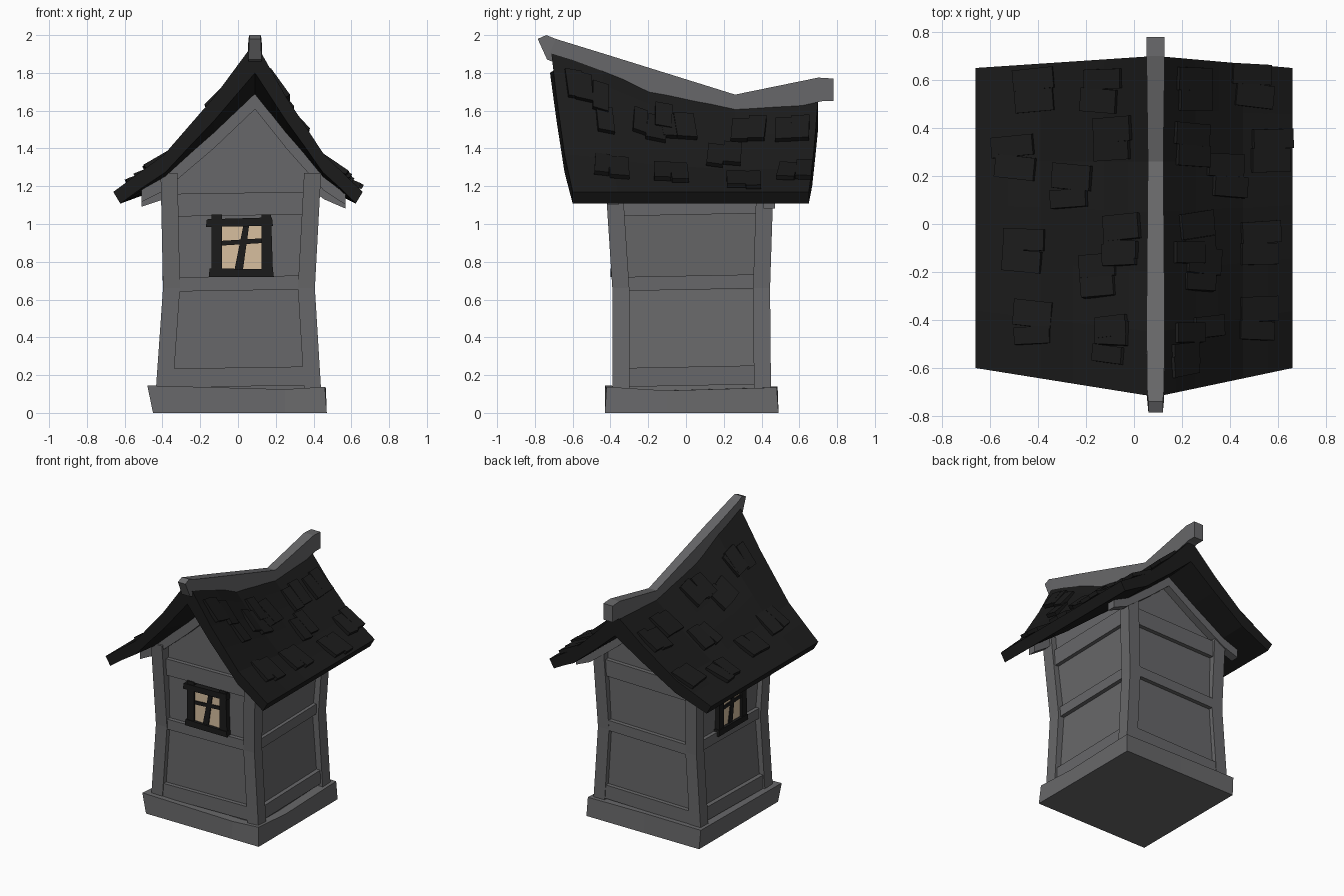
import bpy, bmesh, random
from mathutils import Vector as V

if "Cube" in bpy.data.objects:
    bpy.data.objects.remove(bpy.data.objects["Cube"])

random.seed(4)


def material(name, col):
    m = bpy.data.materials.new(name)
    m.diffuse_color = (*col, 1)
    m.use_nodes = True
    m.node_tree.nodes["Principled BSDF"].inputs["Base Color"].default_value = m.diffuse_color
    return m


GREY = material("grey_timber", (0.137, 0.137, 0.142))
DARK = material("charcoal", (0.011, 0.011, 0.011))
TAN = material("lit_glass", (0.68, 0.52, 0.345))


def add(name, verts, faces, mat):
    me = bpy.data.meshes.new(name)
    me.from_pydata([tuple(v) for v in verts], [], faces)
    bm = bmesh.new()
    bm.from_mesh(me)
    bmesh.ops.recalc_face_normals(bm, faces=bm.faces)
    bm.to_mesh(me)
    bm.free()
    me.materials.append(mat)
    ob = bpy.data.objects.new(name, me)
    bpy.context.collection.objects.link(ob)
    return ob


def loft(name, rings, mat):
    n, k = len(rings[0]), len(rings)
    verts = [p for r in rings for p in r]
    faces = [(i * n + j, i * n + (j + 1) % n, (i + 1) * n + (j + 1) % n, (i + 1) * n + j)
             for i in range(k - 1) for j in range(n)]
    faces += [tuple(range(n)), tuple(range((k - 1) * n, k * n))]
    return add(name, verts, faces, mat)


def bar(name, pts, a, b, mat):
    """Rectangular bar along pts; a and b are the half-size vectors of its section."""
    a, b = V(a), V(b)
    return loft(name, [[V(p) - a - b, V(p) + a - b, V(p) + a + b, V(p) - a + b] for p in pts], mat)


def interp(table, t):
    for (t0, v0), (t1, v1) in zip(table, table[1:]):
        if t <= t1 or (t1, v1) == table[-1]:
            return v0 + (v1 - v0) * (t - t0) / (t1 - t0)


# Roof surface: sagging ridge line and flared slopes
APEX, EAVE_X, EAVE_Z = 0.09, 0.66, 1.17
RIDGE = [(-0.72, 1.965), (-0.45, 1.87), (-0.2, 1.745), (0.26, 1.64), (0.7, 1.675)]
SLOPE = [(0, 1), (0.29, 0.63), (0.64, 0.25), (1, 0)]
DROP = [(0, 0.165), (0.29, 0.125), (0.64, 0.095), (1, 0.062)]


def roof_x(s, u):
    return APEX + (s * EAVE_X - APEX) * u


def roof_z(x, y):
    s = 1 if x > APEX else -1
    u = (x - APEX) / (s * EAVE_X - APEX)
    return EAVE_Z + (interp(RIDGE, y) - EAVE_Z) * interp(SLOPE, u)


us = [0, 0.15, 0.29, 0.46, 0.64, 0.82, 1]
cols = [(-1, u) for u in reversed(us)] + [(1, u) for u in us[1:]]
rings = []
for y in [-0.72, -0.45, -0.2, 0.05, 0.26, 0.48, 0.7]:
    ye = -0.6 + (y + 0.72) / 1.42 * 1.25
    top, under = [], []
    for s, u in cols:
        x, yy = roof_x(s, u), y + (ye - y) * u
        z = roof_z(x, y)
        top.append((x, yy, z))
        under.append((x - s * 0.037 * u ** 4, yy, z - interp(DROP, u)))
    rings.append(top + under[::-1])
roof = loft("roof", rings, DARK)


# Loose shingles in clusters lying on the slopes
def shingle(x, y, width, length):
    s = 1 if x > APEX else -1
    e = 0.04
    down = V((s * e * 2, 0, roof_z(x + s * e, y) - roof_z(x - s * e, y))).normalized()
    along = V((0, 2 * e, roof_z(x, y + e) - roof_z(x, y - e))).normalized()
    nor = down.cross(along).normalized()
    nor = nor if nor.z > 0 else -nor
    skew = random.uniform(-0.12, 0.12)
    along, down = along - down * skew, down + along * skew
    c = V((x, y, roof_z(x, y)))
    pts = [c - down * length / 2 + nor * 0.004, c + down * length / 2 + nor * 0.022]
    bar("shingle", pts, along * width / 2, nor * 0.013, DARK)


clusters = [(-.41, .56), (-.12, .56), (-.08, .35), (-.5, .28), (-.25, .15), (-.45, -.11),
            (-.04, -.06), (-.14, -.22), (-.41, -.42), (-.08, -.5),
            (.24, .56), (.48, .58), (.57, .31), (.37, .2), (.23, .33), (.52, -.08),
            (.28, -.2), (.51, -.4), (.22, -.5), (.25, -.05)]
for x, y in clusters:
    s = 1 if x > APEX else -1
    w = random.uniform(0.08, 0.11)
    shingle(x, y + 0.045, w, 0.18)
    shingle(x + s * random.uniform(-0.02, 0.02), y - 0.045, 0.18 - w, 0.17)
for x, y in [(-.08, -.43), (-.05, -.13), (.2, -.59), (.3, -.43), (.22, -.12)]:
    shingle(x, y, 0.09, 0.17)

# Ridge beam: top y, top z, bottom y, bottom z, half width
ridge = [(-.74, 2.0, -.785, 1.98, .03), (-.69, 1.98, -.735, 1.87, .035), (-.43, 1.90, -.43, 1.76, .038),
         (.26, 1.685, .26, 1.55, .032), (.70, 1.775, .72, 1.65, .038), (.78, 1.77, .78, 1.65, .038)]
loft("ridge_beam", [[(APEX - h, yt, zt), (APEX + h, yt, zt), (APEX + h, yb, zb), (APEX - h, yb, zb)]
                    for yt, zt, yb, zb, h in ridge], GREY)

# Plinth with an uneven top edge
foot = [(-.45, -.43), (.25, -.43), (.47, -.43), (.47, -.1), (.47, .49), (0, .49), (-.45, .49), (-.45, 0)]
brim = [(-.48, -.43, .145), (.25, -.42, .125), (.46, -.42, .138), (.465, -.1, .118),
        (.465, .48, .135), (0, .48, .14), (-.46, .485, .14), (-.455, 0, .13)]
loft("plinth", [[(x, y, 0) for x, y in foot], brim], GREY)


# Walls with gables, pinched at the middle
def wall_ring(y):
    gable = [-.38, -.24, -.09, APEX, .2, .3, .40]
    return ([(-.355, y, .65), (-.375, y, 1.15)] + [(x, y, roof_z(x, y) - 0.05) for x in gable]
            + [(.395, y, 1.15), (.36, y, .65), (.4, y, .1), (-.4, y, .1)])


loft("walls", [wall_ring(-.355), wall_ring(.415)], GREY)

# Bent corner posts
for name, ys in (("front", (-.345, -.345, -.385)), ("back", (.405, .4, .42))):
    for side, xs in (("left", (-.39, -.352, -.365)), ("right", (.395, .362, .395))):
        pts = [(x, y, z) for x, y, z in zip(xs, ys, (.12, .66, 1.27))]
        bar(f"{name}_{side}_post", pts, (.045, 0, 0), (0, .045, 0), GREY)

# Horizontal timbers on all four walls: height, half thickness, left x, right x
for z, h, xl, xr in ((.19, .05, -.395, .395), (.685, .037, -.36, .365), (1.105, .06, -.375, .39)):
    for name, y in (("front", -.36), ("back", .42)):
        bar(f"{name}_rail", [(xl, y, z - .006), (xr, y, z + .006)], (0, .025, 0), (0, 0, h), GREY)
    for name, x in (("left", xl), ("right", xr)):
        bar(f"{name}_rail", [(x, -.36, z - .003), (x, .41, z + .012)], (.025, 0, 0), (0, 0, h), GREY)

# Curved gable boards reaching out under the eaves
for name, y in (("front", -.385), ("back", .44)):
    for s in (-1, 1):
        end = .8 if s < 0 else .84
        pts = [(roof_x(s, u), y, roof_z(roof_x(s, u), y) - interp(DROP, u) - .02) for u in (0, .29, .64, end)]
        bar(f"{name}_gable_board", pts, (0, .03, 0), (0, 0, .045), GREY)


# Crooked windows on the front and left walls
def plate(name, place, quad, o0, o1, mat):
    loft(name, [[place(s, z, o) for s, z in quad] for o in (o0, o1)], mat)


frame = {
    "left_jamb": ([(-.14, .73), (-.085, .73), (-.085, 1.05), (-.14, 1.05)], .036),
    "right_jamb": ([(.125, .74), (.185, .74), (.175, 1.05), (.125, 1.05)], .036),
    "lintel": ([(-.17, .985), (.185, .99), (.18, 1.035), (-.165, 1.025)], .042),
    "sill": ([(-.155, .72), (.19, .72), (.185, .76), (-.15, .765)], .042),
    "mullion": ([(-.02, .75), (.025, .75), (.06, 1.0), (.03, 1.0)], .028),
    "transom": ([(-.1, .885), (.14, .9), (.14, .925), (-.1, .91)], .028)}
places = {"front": lambda s, z, o: (s, -.357 - o, z),
          "left": lambda s, z, o: (-.358 - o, .035 - s, z - .02)}
for name, place in places.items():
    plate(f"{name}_window_glass", place, [(-.1, .74), (.14, .74), (.14, 1.0), (-.1, 1.0)], .015, .02, TAN)
    for part, (quad, out) in frame.items():
        plate(f"{name}_window_{part}", place, quad, -.01, out, DARK)
